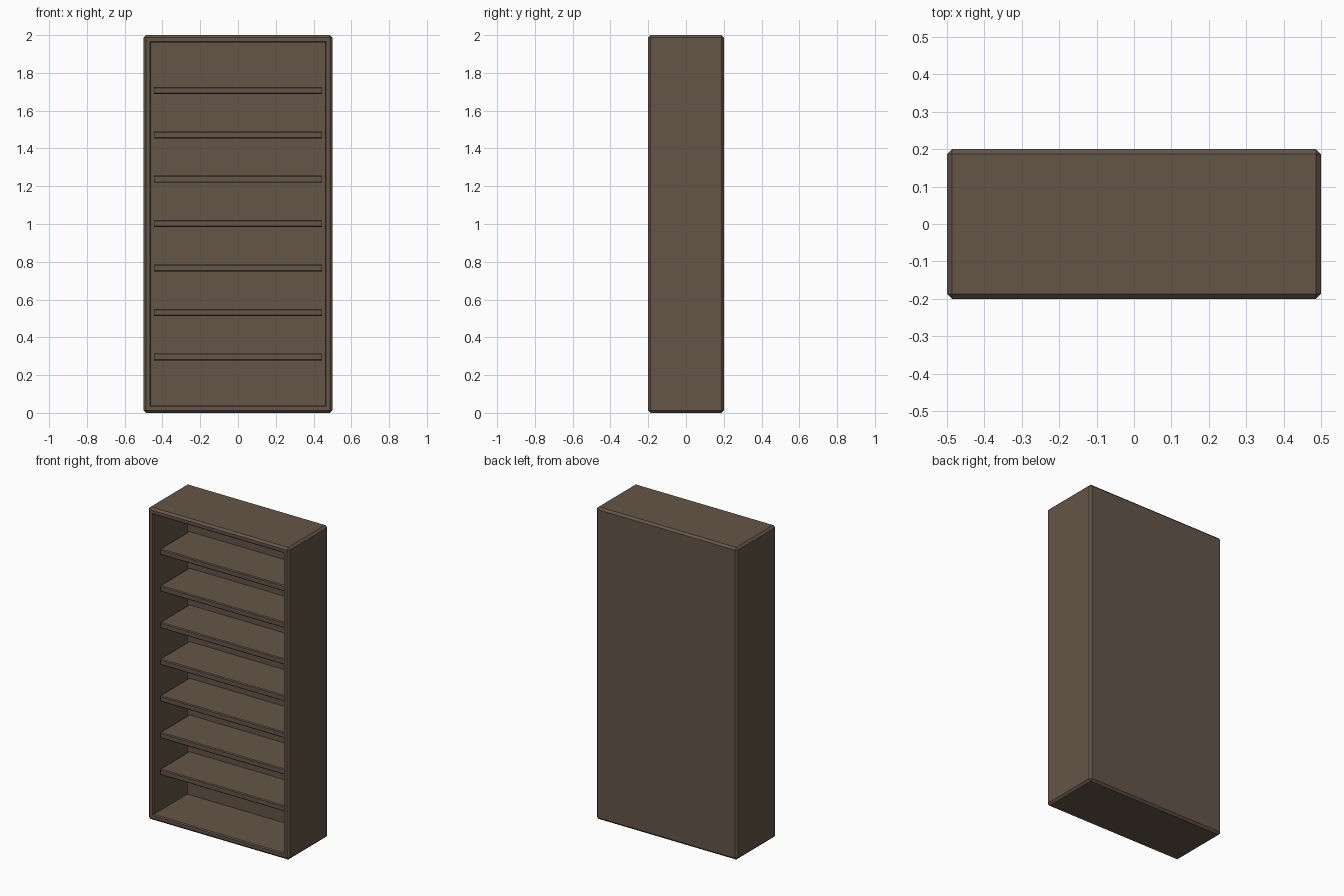
import bpy
import bmesh

if "Cube" in bpy.data.objects:
    bpy.data.objects.remove(bpy.data.objects["Cube"], do_unlink=True)

WIDTH, DEPTH, HEIGHT = 1.0, 0.4, 2.0
WALL = 0.055            # side, top, bottom and back thickness
SHELVES, PITCH, SHELF_THICK = 7, 0.235, 0.037

wood = bpy.data.materials.new("brown wood")
wood.use_nodes = True
colour = (0.130, 0.092, 0.065, 1)
wood.diffuse_color = colour
wood.node_tree.nodes["Principled BSDF"].inputs["Base Color"].default_value = colour


def make_box(bm, size, centre):
    verts = bmesh.ops.create_cube(bm, size=1)["verts"]
    bmesh.ops.scale(bm, vec=size, verts=verts)
    bmesh.ops.translate(bm, vec=centre, verts=verts)


def finish(name, bm):
    mesh = bpy.data.meshes.new(name)
    bm.to_mesh(mesh)
    bm.free()
    mesh.materials.append(wood)
    obj = bpy.data.objects.new(name, mesh)
    bpy.context.collection.objects.link(obj)
    return obj


# Case: one block with the front face inset and pushed back to form the opening
bm = bmesh.new()
make_box(bm, (WIDTH, DEPTH, HEIGHT), (0, 0, HEIGHT / 2))
outer_edges = bm.edges[:]
front = min(bm.faces, key=lambda f: f.calc_center_median().y)
bmesh.ops.inset_region(bm, faces=[front], thickness=WALL)
rim_edges = list(front.edges)
cavity = bmesh.ops.extrude_discrete_faces(bm, faces=[front])["faces"][0]
bmesh.ops.translate(bm, vec=(0, DEPTH - WALL, 0), verts=cavity.verts)

# Chamfer the outside wide and the opening rim narrow
front_y = -DEPTH / 2
rim_edges = [e for e in bm.edges if all(
    abs(v.co.y - front_y) < 1e-4 and abs(v.co.x) < WIDTH / 2 - WALL / 2
    and WALL / 2 < v.co.z < HEIGHT - WALL / 2 for v in e.verts)]
bmesh.ops.bevel(bm, geom=rim_edges, offset=0.006, segments=1, affect='EDGES')
outer_edges = [e for e in bm.edges if e.calc_length() > DEPTH * 0.9 and all(
    (abs(abs(v.co.x) - WIDTH / 2) < 1e-4) and (abs(abs(v.co.y) - DEPTH / 2) < 1e-4)
    for v in e.verts)]
bmesh.ops.bevel(bm, geom=outer_edges, offset=0.013, segments=1, affect='EDGES')
bmesh.ops.recalc_face_normals(bm, faces=bm.faces)
finish("bookcase_case", bm)

# Shelves: set back from the front, with softened edges
shelf_front, shelf_back = -0.15, DEPTH / 2 - WALL
for i in range(SHELVES):
    z = HEIGHT / 2 + (i - SHELVES // 2) * PITCH
    bm = bmesh.new()
    make_box(bm, (WIDTH - 2 * WALL, shelf_back - shelf_front, SHELF_THICK),
             (0, (shelf_front + shelf_back) / 2, z + 0.002))
    lip = [e for e in bm.edges if all(abs(v.co.y - shelf_front) < 1e-4 for v in e.verts)
           and abs(e.verts[0].co.z - e.verts[1].co.z) < 1e-4]
    bmesh.ops.bevel(bm, geom=lip, offset=0.005, segments=1, affect='EDGES')
    finish(f"shelf_{i + 1}", bm)
